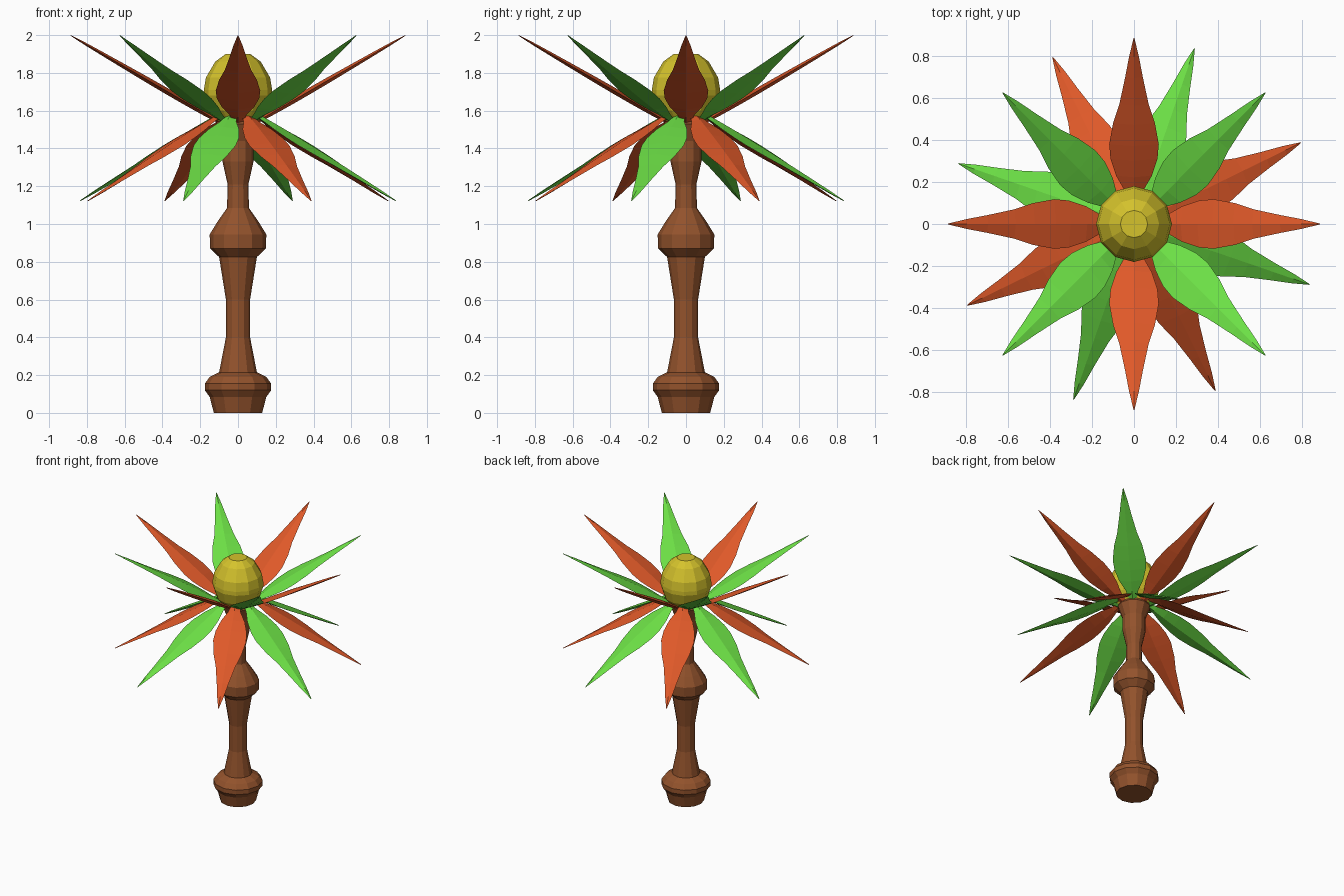
import bpy, bmesh
from math import cos, sin, pi, radians
from mathutils import Matrix, Vector

if "Cube" in bpy.data.objects:
    bpy.data.objects.remove(bpy.data.objects["Cube"])


def material(name, rgb):
    m = bpy.data.materials.new(name)
    m.diffuse_color = (*rgb, 1)
    m.use_nodes = True
    m.node_tree.nodes["Principled BSDF"].inputs["Base Color"].default_value = m.diffuse_color
    return m


BROWN = material("brown", (0.29, 0.085, 0.025))
YELLOW = material("yellow", (0.66, 0.54, 0.025))
ORANGE = material("orange", (0.74, 0.1, 0.022))
GREEN = material("green", (0.15, 0.74, 0.06))


def finish(bm, name, mat):
    bmesh.ops.recalc_face_normals(bm, faces=bm.faces)
    me = bpy.data.meshes.new(name)
    bm.to_mesh(me)
    bm.free()
    me.materials.append(mat)
    ob = bpy.data.objects.new(name, me)
    bpy.context.collection.objects.link(ob)
    return ob


def skin(bm, rings):
    n = len(rings[0])
    for a, b in zip(rings, rings[1:]):
        for i in range(n):
            j = (i + 1) % n
            bm.faces.new((a[i], a[j], b[j], b[i]))
    bm.faces.new(rings[0][::-1])
    bm.faces.new(rings[-1])


def lathe(name, profile, mat, sides=12):
    bm = bmesh.new()
    skin(bm, [[bm.verts.new((r * cos(2 * pi * i / sides), r * sin(2 * pi * i / sides), z))
               for i in range(sides)] for r, z in profile])
    return finish(bm, name, mat)


# Turned stem with two swellings and a flared cup at the top
lathe("stem", [(0.128, 0), (0.15, 0.085), (0.176, 0.12), (0.176, 0.155), (0.15, 0.19),
               (0.1, 0.215), (0.064, 0.4), (0.064, 0.6), (0.1, 0.825), (0.148, 0.87),
               (0.15, 0.945), (0.11, 1.01), (0.058, 1.085), (0.055, 1.21),
               (0.082, 1.33), (0.082, 1.44), (0.115, 1.53), (0.1, 1.58)], BROWN)

# Faceted flower centre
lathe("flower_centre", [(0.1, 1.53), (0.155, 1.6), (0.181, 1.68), (0.181, 1.71),
                        (0.17, 1.775), (0.12, 1.86), (0.065, 1.9)], YELLOW)

# Petal outline: distance from the axis, half width, half thickness
PETAL = [(0.09, 0.025, 0.01), (0.16, 0.045, 0.013), (0.23, 0.085, 0.015),
         (0.31, 0.112, 0.016), (0.38, 0.118, 0.016), (0.48, 0.1, 0.015),
         (0.57, 0.07, 0.013), (0.7, 0.042, 0.01), (0.8, 0.023, 0.007), (0.885, 0.002, 0.002)]


def petal(name, angle, slope, mat):
    bm = bmesh.new()
    rings = []
    for r, w, t in PETAL:
        z = 1.56 + slope * (r - 0.13)
        up = Vector((-slope, 0, 1)).normalized() * t
        c = Vector((r, 0, z))
        side = Vector((0, w, 0))
        rings.append([bm.verts.new(p) for p in (c + side, c + up, c - side, c - up)])
    skin(bm, rings)
    bmesh.ops.rotate(bm, verts=bm.verts, matrix=Matrix.Rotation(radians(angle), 3, 'Z'))
    finish(bm, name, mat)


# Two whorls of eight petals, alternating in colour
for i in range(8):
    mat = GREEN if i % 2 else ORANGE
    petal(f"upper_petal_{i + 1}", 45 * i, 0.58, mat)
    petal(f"lower_petal_{i + 1}", 45 * i + 26, -0.58, mat)
